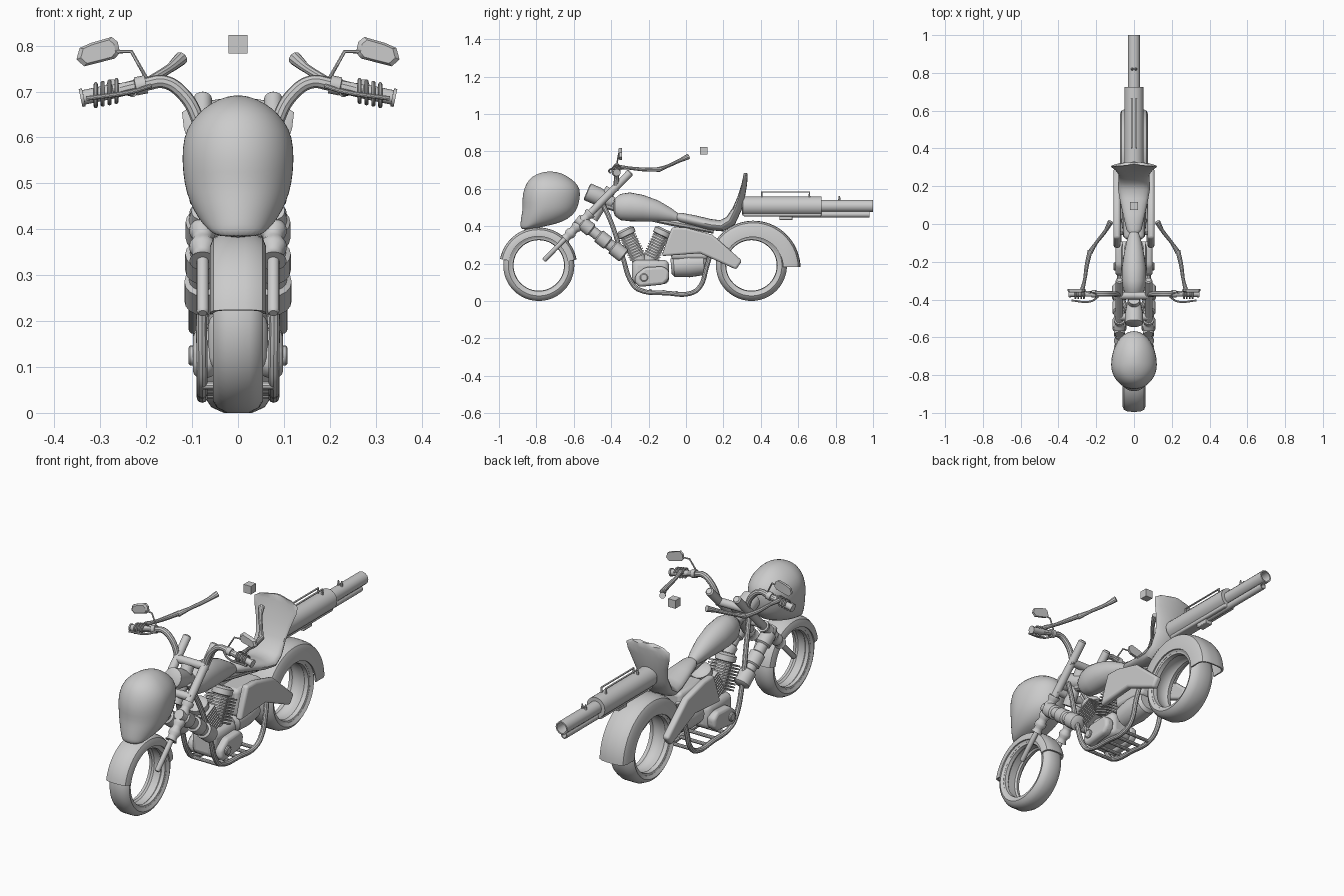
import bpy, bmesh
from math import sin, cos, pi, radians
from mathutils import Vector

if "Cube" in bpy.data.objects:
    bpy.data.objects.remove(bpy.data.objects["Cube"])

SIDES = ((1, "right"), (-1, "left"))


def add(name, mesh):
    ob = bpy.data.objects.new(name, mesh)
    bpy.context.collection.objects.link(ob)
    return ob


def loft(name, rings, closed=False):
    """Skin a list of equal-length point rings; cap the ends unless closed."""
    bm = bmesh.new()
    vs = [[bm.verts.new(p) for p in r] for r in rings]
    n, m = len(vs), len(vs[0])
    for i in range(n if closed else n - 1):
        a, b = vs[i], vs[(i + 1) % n]
        for j in range(m):
            bm.faces.new((a[j], a[(j + 1) % m], b[(j + 1) % m], b[j]))
    if not closed:
        bm.faces.new(vs[0])
        bm.faces.new(vs[-1])
    bmesh.ops.recalc_face_normals(bm, faces=bm.faces)
    me = bpy.data.meshes.new(name)
    bm.to_mesh(me)
    bm.free()
    return add(name, me)


def rod(name, a, b, prof, seg=16):
    """Turned part from a to b; prof is a list of (fraction, radius)."""
    a, b = Vector(a), Vector(b)
    q = (b - a).to_track_quat('Z', 'Y')
    return loft(name, [[a.lerp(b, t) + q @ Vector((r * cos(2 * pi * k / seg), r * sin(2 * pi * k / seg), 0))
                        for k in range(seg)] for t, r in prof])


def tube(name, pts, r, smooth=True, cyclic=False):
    """Bent tube; r is one radius or a list with one per point."""
    cu = bpy.data.curves.new(name, 'CURVE')
    cu.dimensions = '3D'
    cu.bevel_depth = 1
    cu.bevel_resolution = 3
    cu.use_fill_caps = True
    cu.resolution_u = 6
    sp = cu.splines.new('BEZIER' if smooth else 'POLY')
    P = sp.bezier_points if smooth else sp.points
    P.add(len(pts) - 1)
    for i, p in enumerate(pts):
        P[i].co = p if smooth else (*p, 1)
        P[i].radius = r[i] if isinstance(r, (list, tuple)) else r
        if smooth:
            P[i].handle_left_type = P[i].handle_right_type = 'AUTO'
    sp.use_cyclic_u = cyclic
    tmp = add(name + "_path", cu)
    bpy.context.view_layer.update()
    me = bpy.data.meshes.new_from_object(tmp.evaluated_get(bpy.context.evaluated_depsgraph_get()))
    bpy.data.objects.remove(tmp)
    return add(name, me)


def box(name, c, s, bevel=0):
    x, y, z = (v / 2 for v in s)
    ob = loft(name, [[(-x, -y, k), (x, -y, k), (x, y, k), (-x, y, k)] for k in (-z, z)])
    ob.location = c
    if bevel:
        m = ob.modifiers.new("bevel", 'BEVEL')
        m.width, m.segments = bevel, 3
    return ob


def plate(name, outline, x0, x1, bevel):
    """Flat part with a (y, z) outline between two x values."""
    ob = loft(name, [[(x, y, z) for y, z in outline] for x in (x0, x1)])
    m = ob.modifiers.new("bevel", 'BEVEL')
    m.width, m.segments = bevel, 3
    return ob


def arc(name, cy, cz, section, a0=0, a1=360, n=48, grow=lambda t: 1):
    """Sweep an (x, radius) section round a wheel centre."""
    full = a1 - a0 == 360
    rings = []
    for i in range(n if full else n + 1):
        t = i / n
        a = radians(a0 + (a1 - a0) * t)
        rings.append([(x, cy + r * grow(t) * cos(a), cz + r * grow(t) * sin(a)) for x, r in section])
    return loft(name, rings, full)


# wheels: tyre and stepped rim
for nm, cy, w in (("front", -.787, .055), ("rear", .35, .068)):
    arc(nm + "_tyre", cy, .19, [(-w * .45, .19), (w * .45, .19), (w * .85, .178), (w, .163), (w * .85, .147),
                               (-w * .85, .147), (-w, .163), (-w * .85, .178)])
    arc(nm + "_rim", cy, .19, [(-w * .85, .15), (w * .85, .15), (w * .8, .138), (w * .5, .135), (w * .35, .142),
                              (-w * .35, .142), (-w * .5, .135), (-w * .8, .138)])


# fenders: U section shells
def u_section(w, ro, ri, t=.007):
    h = [(w, ri), (w, ro - .03), (w * .88, ro - .012), (w * .6, ro - .003), (w * .25, ro)]
    outer = h + [(-x, r) for x, r in reversed(h)]
    inner = [(x * (1 - t / w), r - (t if r > ri else 0)) for x, r in reversed(outer)]
    return outer + inner


arc("front_fender", -.79, .185, u_section(.061, .208, .16), 10, 169, 32)
arc("rear_fender", .35, .182, u_section(.075, .255, .165), 0, 145, 36, lambda t: 1.03 - .1 * t)

# skull-shaped front shell: z, front y, back y, half width
skull = [(.382, -.88, -.84, .045), (.40, -.886, -.75, .066), (.42, -.885, -.66, .085), (.46, -.88, -.60, .107),
         (.50, -.873, -.578, .118), (.55, -.877, -.565, .123), (.60, -.866, -.565, .12), (.635, -.85, -.59, .103),
         (.665, -.825, -.63, .075), (.685, -.78, -.67, .04), (.692, -.745, -.71, .01)]
rings = []
for z, f, b, w in skull:
    ring = []
    for k in range(28):
        a = 2 * pi * k / 28
        yw = f + (b - f) * .42
        dy = sin(a) * ((b - yw) if sin(a) > 0 else (yw - f))
        ring.append((w * cos(a), yw + dy, z))
    rings.append(ring)
ob = loft("front_shell", rings)
ob.modifiers.new("sub", 'SUBSURF').levels = 1

# fork, shock and frame, mirrored
top, end = Vector((0, -.295, .69)), Vector((0, -.76, .217))
for s, side in SIDES:
    X = Vector((s * .077, 0, 0))
    rod("fork_upper_" + side, X + top, X + top.lerp(end, .5), [(0, .014), (.02, .02), (1, .02)])
    rod("fork_gaiter_" + side, X + top.lerp(end, .46), X + top.lerp(end, .76),
        [(i / 16, .022 if (i // 2) % 2 else .029) for i in range(17)])
    rod("fork_lower_" + side, X + top.lerp(end, .7), X + end, [(0, .013), (.97, .013), (1, .009)])
    rod("down_shock_" + side, (s * .077, -.585, .44), (s * .077, -.33, .24),
        [(0, .025), (.1, .03), (.12, .037), (.3, .037), (.32, .028), (.45, .028), (.47, .038), (.65, .038),
         (.67, .03), (.75, .03), (.77, .04), (.98, .04), (1, .03)])
    tube("frame_tube_" + side, [(s * .04, -.45, .53), (s * .06, -.40, .42), (s * .078, -.34, .24), (s * .078, -.285, .09),
                                (s * .078, -.25, .06), (s * .078, -.1, .042), (s * .078, .02, .04), (s * .078, .07, .07),
                                (s * .078, .11, .18), (s * .06, .15, .33)], .0125)
    # handlebar and grip
    tube("handlebar_" + side, [(s * .078, -.375, .59), (s * .09, -.372, .645), (s * .12, -.37, .695),
                               (s * .16, -.37, .721), (s * .2, -.37, .716), (s * .27, -.37, .70)], .0145)
    rod("grip_" + side, (s * .2, -.37, .716), (s * .343, -.37, .686),
        [(0, .02), (.16, .02), (.17, .014), (.5, .014), (.51, .016), (.95, .016), (.951, .02), (1, .02)])
    # mirror
    tube("mirror_stem_" + side, [(s * .2, -.37, .73), (s * .232, -.36, .787), (s * .3, -.352, .787)], .004, False)
    outline = [(.352, .77), (.345, .795), (.32, .806), (.275, .819), (.262, .808), (.257, .785), (.268, .772), (.335, .755)]
    loft("mirror_" + side, [[(s * (.305 + (x - .305) * k), y, .787 + (z - .787) * k) for x, z in outline]
                            for y, k in ((-.362, .8), (-.355, 1), (-.343, 1))])
    # bony forearm, upper arm and fingers
    tube("forearm_" + side, [(s * .275, -.35, .715), (s * .262, -.30, .71), (s * .25, -.22, .703), (s * .232, -.14, .703)],
         [.012, .009, .011, .013])
    tube("upper_arm_" + side, [(s * .232, -.15, .701), (s * .20, -.10, .72), (s * .15, -.035, .75), (s * .124, .012, .772)],
         [.014, .009, .010, .015])
    for i in range(4):
        fx = .265 + i * .015
        pts = [(s * fx, -.37 + .024 * cos(radians(a)), .701 - i * .003 + .024 * sin(radians(a)))
               for a in (20, 70, 120, 170, 220, 270)]
        tube("finger_%s_%d" % (side, i), pts, .0045)
    tube("lever_" + side, [(s * .19, -.385, .712), (s * .23, -.41, .70), (s * .33, -.405, .685)], .005)
    # side panels and crankcase covers
    panel = [(-.075, .395), (.0, .392), (.14, .355), (.30, .215), (.268, .168), (.075, .255), (-.13, .24), (-.10, .33)]
    plate("side_panel_" + side, panel, s * .072, s * .108, .012)
    cover = [(-.275, .10), (-.25, .075), (-.12, .088), (-.092, .115), (-.09, .16), (-.12, .185), (-.22, .18), (-.27, .14)]
    plate("engine_cover_" + side, cover, s * .05, s * .098, .015)
    rod("cover_cap_" + side, (s * .09, -.225, .125), (s * .108, -.225, .125), [(0, .022), (.8, .022), (1, .017)])

for i in range(5):
    tube("frame_crossbar_%d" % i, [(-.078, -.26 + i * .07, .06 - i * .005), (.078, -.26 + i * .07, .06 - i * .005)], .009, False)

# fork yokes, headstock and lamp
for i, t in enumerate((.18, .42)):
    p = top.lerp(end, t)
    rod("fork_yoke_%d" % i, (-.085, p.y, p.z), (.085, p.y, p.z), [(0, .02), (1, .02)])
rod("headstock", (0, -.40, .60), (0, -.50, .44), [(0, .03), (1, .03)])
rod("lamp", (0, -.53, .585), (0, -.39, .525), [(0, .04), (.03, .048), (.4, .048), (1, .03)])
tube("backbone", [(0, -.45, .52), (0, -.2, .45), (0, .15, .38)], .022)

# engine: finned twin cylinders, crankcase, oil tank
for nm, ty in (("front", -.33), ("rear", -.115)):
    base, head = Vector((0, -.222 + (.02 if nm == "rear" else -.02), .20)), Vector((0, ty, .385))
    q = (head - base).to_track_quat('Z', 'Y')
    for i in range(9):
        f = box("%s_fin_%d" % (nm, i), base.lerp(head, .2 + i * .07), (.12, .09, .007))
        f.rotation_euler = q.to_euler()
    rod(nm + "_cylinder", base, head, [(0, .038), (.8, .038), (.82, .05), (.95, .05), (1, .035)])
box("crankcase", (0, -.19, .155), (.13, .2, .13), .03)
ob = rod("oil_tank", (0, -.08, .185), (0, .11, .20), [(0, .04), (.08, .058), (.5, .066), (.92, .06), (1, .045)], 24)
box("transmission", (0, .02, .29), (.11, .2, .14), .02)


# fuel tank: y, bottom z, top z, half width
def oval(y, z0, z1, w, n=24):
    return [(w * cos(2 * pi * k / n), y, (z0 + z1) / 2 + (z1 - z0) / 2 * sin(2 * pi * k / n)) for k in range(n)]


tank = [(-.39, .485, .515, .015), (-.38, .455, .55, .04), (-.35, .432, .572, .055), (-.30, .426, .58, .064),
        (-.23, .425, .567, .064), (-.15, .424, .538, .052), (-.08, .424, .497, .036), (-.03, .425, .46, .02)]
loft("fuel_tank", [oval(*t) for t in tank])

# seat with flared back: y, z, half width, half thickness, slope angle
seat = [(-.05, .45, .025, .018, -10), (-.03, .446, .04, .026, -10), (.05, .428, .058, .029, -10), (.13, .408, .075, .03, -8),
        (.19, .402, .085, .031, 15), (.24, .43, .083, .03, 48), (.275, .495, .083, .024, 68), (.297, .56, .098, .019, 74),
        (.312, .62, .118, .014, 78), (.318, .655, .122, .011, 82), (.321, .675, .09, .009, 84), (.322, .684, .04, .005, 85)]
rings = []
for y, z, w, t, a in seat:
    a = radians(a)
    ring = []
    for k in range(20):
        u, v = cos(2 * pi * k / 20), sin(2 * pi * k / 20)
        bow = .025 * u * u * max(0, sin(a))
        ring.append((w * u, y - v * t * sin(a) - bow * .5, z + v * t * cos(a)))
    rings.append(ring)
loft("seat", rings)

# twin-barrel exhaust gun at the back
rod("gun_body", (0, .30, .508), (0, .725, .508), [(0, .045), (.01, .051), (1, .051)], 24)
box("gun_receiver", (0, .515, .475), (.06, .42, .045), .008)
rod("gun_barrel", (0, .70, .508), (0, 1.0, .508), [(0, .033), (1, .033), (1, .026), (.6, .026)], 12)
rod("gun_lower_tube", (0, .5, .463), (0, .98, .463), [(0, .017), (1, .017), (1, .012), (.8, .012)], 12)
box("gun_catch", (0, .535, .445), (.04, .07, .025), .004)
for s, side in SIDES:
    tube("gun_rail_" + side, [(s * .012, .405, .55), (s * .012, .405, .583), (s * .012, .66, .583), (s * .012, .66, .55)], .005, False)
    rod("gun_sight_" + side, (s * .009, .82, .535), (s * .009, .82, .562), [(0, .008), (1, .003)], 8)

# small floating cube
box("cube", (0, .095, .803), (.041, .041, .041))

# smooth shading with sharp edges kept
for ob in bpy.context.scene.objects:
    ob.select_set(True)
    bpy.context.view_layer.objects.active = ob
bpy.ops.object.shade_smooth_by_angle(angle=radians(35))
for name in ("cube", "gun_catch"):
    for p in bpy.data.objects[name].data.polygons:
        p.use_smooth = False
